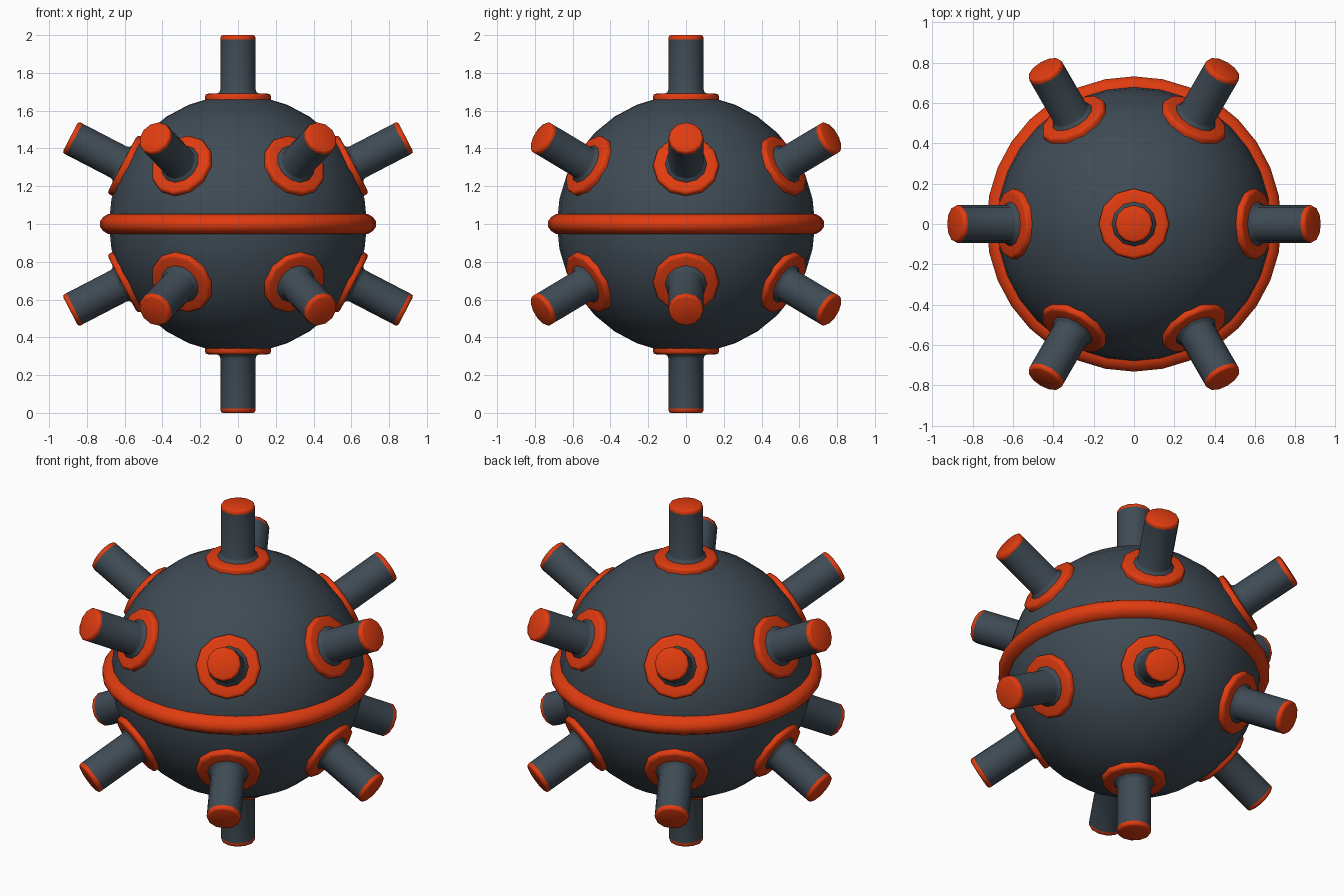
import bpy, bmesh, math
from mathutils import Matrix, Vector

if "Cube" in bpy.data.objects:
    bpy.data.objects.remove(bpy.data.objects["Cube"])

CENTRE = Vector((0, 0, 1))


def material(name, colour):
    m = bpy.data.materials.new(name)
    m.diffuse_color = (*colour, 1)
    m.use_nodes = True
    m.node_tree.nodes["Principled BSDF"].inputs["Base Color"].default_value = m.diffuse_color
    return m


dark = material("dark_steel", (0.05, 0.07, 0.09))
red = material("orange_red", (0.75, 0.045, 0.005))


def add_object(name, bm, mat, matrix, angle=40):
    bmesh.ops.recalc_face_normals(bm, faces=bm.faces)
    mesh = bpy.data.meshes.new(name)
    bm.to_mesh(mesh)
    bm.free()
    mesh.materials.append(mat)
    mesh.shade_smooth()
    mesh.set_sharp_from_angle(angle=math.radians(angle))
    ob = bpy.data.objects.new(name, mesh)
    ob.matrix_world = matrix
    bpy.context.collection.objects.link(ob)
    return ob


def lathe(name, profile, sides, mat, matrix, closed=False, angle=40):
    """Revolve a list of (radius, height) points about z."""
    bm = bmesh.new()
    rings = []
    for r, z in profile:
        rings.append([bm.verts.new((r * math.cos(a), r * math.sin(a), z))
                      for a in (2 * math.pi * i / sides for i in range(sides))])
    pairs = list(zip(rings, rings[1:]))
    if closed:
        pairs.append((rings[-1], rings[0]))
    else:
        bm.faces.new(rings[0])
        bm.faces.new(rings[-1])
    for a, b in pairs:
        for i in range(sides):
            j = (i + 1) % sides
            bm.faces.new((a[i], a[j], b[j], b[i]))
    return add_object(name, bm, mat, matrix, angle)


base = Matrix.Translation(CENTRE)

# round body
bm = bmesh.new()
bmesh.ops.create_uvsphere(bm, u_segments=32, v_segments=16, radius=0.683)
add_object("body", bm, dark, base)

# raised equator band
lathe("equator_band",
      [(0.66, -0.054), (0.69, -0.052), (0.715, -0.036), (0.731, -0.014),
       (0.731, 0.014), (0.715, 0.036), (0.69, 0.052), (0.66, 0.054)],
      32, red, base, closed=True, angle=50)

# profiles along the axis of one prong, measured from the body centre
collar = [(0.173, 0.64), (0.175, 0.675), (0.170, 0.686), (0.158, 0.690), (0.09, 0.691)]
rod = [(0.112, 0.68), (0.110, 0.692), (0.098, 0.698), (0.093, 0.712), (0.093, 0.976)]
cap = [(0.093, 0.974), (0.093, 0.986), (0.089, 0.996), (0.080, 1.0)]

# prong directions: both poles and two rows of six
directions = [(0, 90), (0, -90)]
directions += [(60 * i, s * 27.4) for s in (1, -1) for i in range(6)]

for n, (azimuth, elevation) in enumerate(directions, 1):
    m = (base @ Matrix.Rotation(math.radians(azimuth), 4, 'Z')
         @ Matrix.Rotation(math.radians(90 - elevation), 4, 'Y'))
    lathe(f"collar_{n}", collar, 12, red, m, angle=50)
    lathe(f"prong_{n}", rod, 12, dark, m, angle=60)
    lathe(f"prong_cap_{n}", cap, 12, red, m, angle=60)
